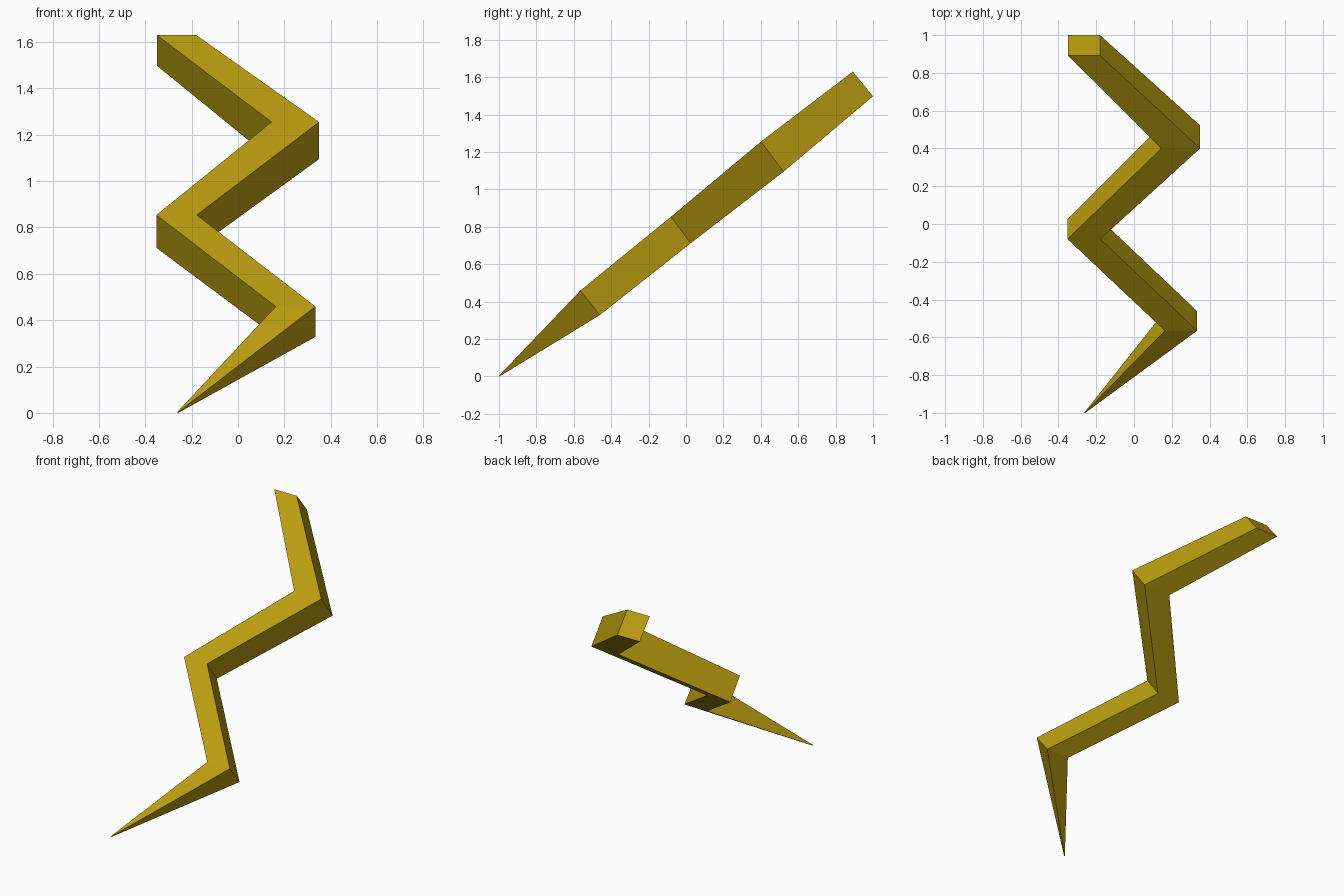
import bpy, bmesh

if "Cube" in bpy.data.objects:
    bpy.data.objects.remove(bpy.data.objects["Cube"])

# One yellow material
mat = bpy.data.materials.new("golden yellow")
mat.diffuse_color = (0.50, 0.34, 0.005, 1)
mat.use_nodes = True
mat.node_tree.nodes["Principled BSDF"].inputs["Base Color"].default_value = mat.diffuse_color

# Cross-sections along the bolt: x left, x right, upper (y, z), lower (y, z)
stations = [
    (-0.35, -0.18, (0.892, 1.63), (1.0, 1.498)),
    (0.145, 0.35, (0.40, 1.255), (0.522, 1.095)),
    (-0.352, -0.178, (-0.08, 0.854), (0.025, 0.712)),
    (0.163, 0.334, (-0.565, 0.459), (-0.461, 0.328)),
    (-0.262, -0.258, (-1.0, 0.004), (-0.997, 0.0)),
]

# Zigzag bolt: skin consecutive rings and cap both ends
bm = bmesh.new()
rings = []
for xl, xr, up, low in stations:
    rings.append([bm.verts.new(p) for p in
                  ((xl, *up), (xr, *up), (xr, *low), (xl, *low))])
for a, b in zip(rings, rings[1:]):
    for i in range(4):
        j = (i + 1) % 4
        bm.faces.new((a[i], a[j], b[j], b[i]))
bm.faces.new(rings[0])
bm.faces.new(rings[-1])
bmesh.ops.recalc_face_normals(bm, faces=bm.faces)

mesh = bpy.data.meshes.new("lightning_bolt")
bm.to_mesh(mesh)
bm.free()
mesh.materials.append(mat)
bolt = bpy.data.objects.new("lightning_bolt", mesh)
bpy.context.collection.objects.link(bolt)
